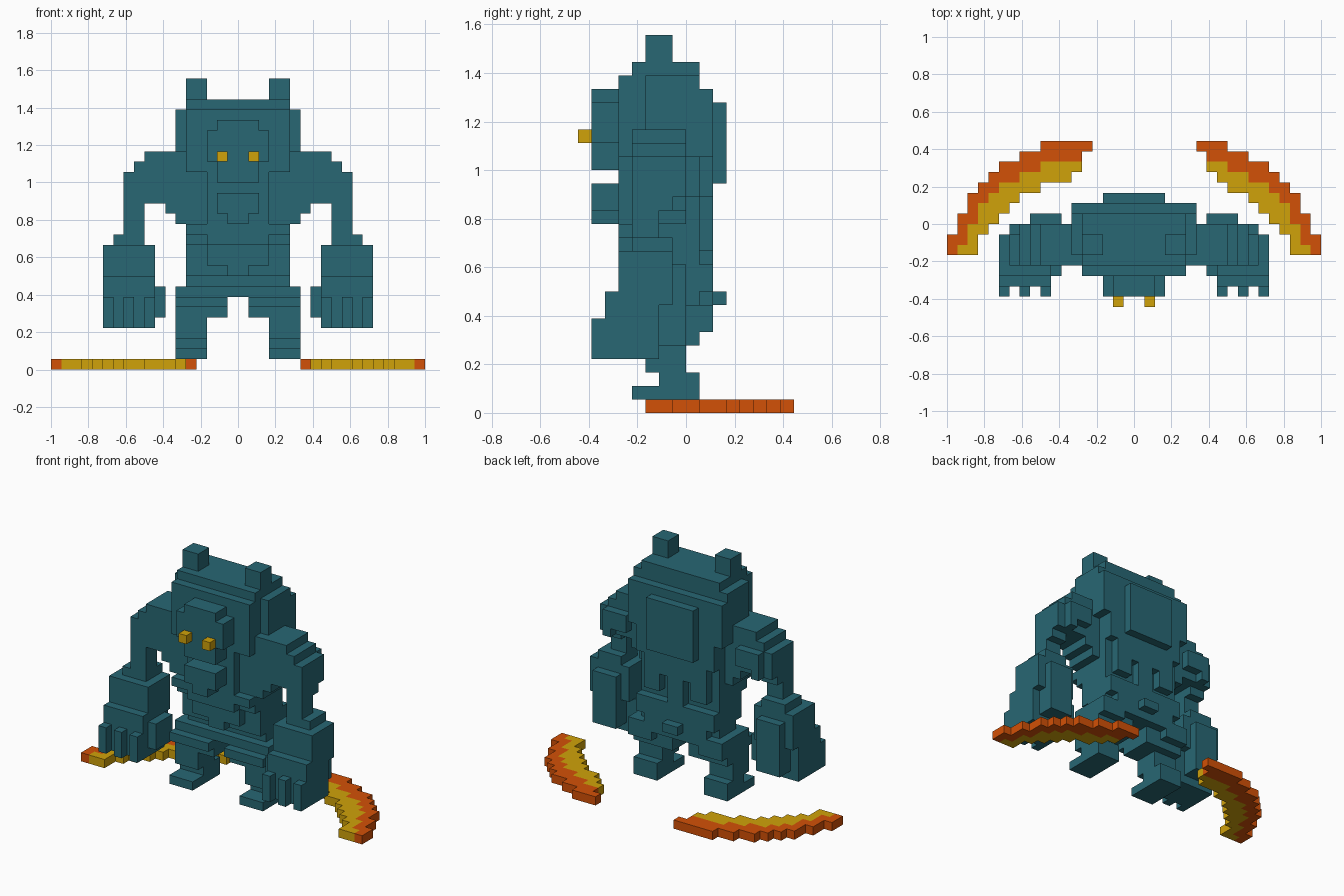
import bpy
import bmesh
from mathutils import Vector

if "Cube" in bpy.data.objects:
    bpy.data.objects.remove(bpy.data.objects["Cube"], do_unlink=True)

U = 2 / 36  # size of one block


def material(name, rgb):
    m = bpy.data.materials.new(name)
    m.use_nodes = True
    m.diffuse_color = (*rgb, 1)
    m.node_tree.nodes["Principled BSDF"].inputs["Base Color"].default_value = (*rgb, 1)
    return m


teal = material("teal", (0.021, 0.136, 0.173))
orange = material("orange", (0.65, 0.082, 0.002))
yellow = material("yellow", (0.63, 0.36, 0.003))

# Each side direction with the four corners of its block face
SIDES = {
    (1, 0, 0): ((1, 0, 0), (1, 1, 0), (1, 1, 1), (1, 0, 1)),
    (-1, 0, 0): ((0, 0, 0), (0, 0, 1), (0, 1, 1), (0, 1, 0)),
    (0, 1, 0): ((0, 1, 0), (0, 1, 1), (1, 1, 1), (1, 1, 0)),
    (0, -1, 0): ((0, 0, 0), (1, 0, 0), (1, 0, 1), (0, 0, 1)),
    (0, 0, 1): ((0, 0, 1), (1, 0, 1), (1, 1, 1), (0, 1, 1)),
    (0, 0, -1): ((0, 0, 0), (0, 1, 0), (1, 1, 0), (1, 0, 0)),
}


def part(name, boxes, mat, side=1):
    """Union of boxes (x0, x1, y0, y1, z0, z1) in blocks; side=-1 mirrors in x."""
    cells = set()
    for x0, x1, y0, y1, z0, z1 in boxes:
        if side < 0:
            x0, x1 = -x1, -x0
        cells |= {(x, y, z) for x in range(x0, x1)
                  for y in range(y0, y1) for z in range(z0, z1)}
    bm = bmesh.new()
    verts = {}
    for c in cells:
        for d, corners in SIDES.items():
            if tuple(a + b for a, b in zip(c, d)) in cells:
                continue
            loop = []
            for k in corners:
                p = tuple(a + b for a, b in zip(c, k))
                if p not in verts:
                    verts[p] = bm.verts.new(Vector(p) * U)
                loop.append(verts[p])
            bm.faces.new(loop)
    bmesh.ops.dissolve_limit(bm, angle_limit=0.01, verts=bm.verts, edges=bm.edges)
    me = bpy.data.meshes.new(name)
    bm.to_mesh(me)
    bm.free()
    me.materials.append(mat)
    ob = bpy.data.objects.new(name, me)
    bpy.context.collection.objects.link(ob)
    return ob


# Head with stepped crown and raised back
part("head", [
    (-5, 5, -5, 1, 19, 25), (-6, 6, -3, 1, 19, 25), (-5, 5, -4, 1, 25, 26),
    (-6, 6, 1, 2, 19, 24), (-3, 3, 2, 3, 17, 23)], teal)
part("face", [(-2, 2, -7, -5, 18, 24), (-3, 3, -7, -5, 20, 23)], teal)
part("jaw", [(-2, 2, -7, -5, 15, 17), (-1, 1, -7, -5, 14, 15)], teal)

# Torso: chest, narrower waist and a ragged back
part("torso", [
    (-5, 5, -4, 1, 12, 19), (-5, 5, -3, 1, 9, 12), (-5, 5, -2, 1, 8, 9),
    (-3, 3, -5, -4, 13, 19), (-5, 5, -5, -4, 13, 14),
    (-5, 5, 1, 2, 16, 19), (-4, 4, 1, 2, 14, 16),
    (-4, -2, 1, 2, 12, 14), (2, 4, 1, 2, 12, 14), (-1, 1, 1, 2, 11, 14),
    (-5, 5, 1, 2, 9, 11), (-4, 4, 1, 2, 8, 9)], teal)
part("belly", [(-3, 3, -5, -4, 12, 13), (-3, 3, -4, -3, 10, 12),
               (-1, 1, -4, -3, 9, 10)], teal)
part("hips", [(-5, 5, -3, 2, 7, 8)], teal)
part("tail", [(-1, 1, 2, 3, 8, 9)], teal)

for side, tag in ((1, "left"), (-1, "right")):
    part(tag + "_ear", [(3, 5, -3, -1, 26, 28)], teal, side)
    part(tag + "_eye", [(1, 2, -8, -7, 20, 21)], yellow, side)
    # Shoulder, elbow and forearm
    part(tag + "_arm", [
        (5, 9, -4, 0, 20, 21), (5, 10, -4, 0, 19, 20), (5, 11, -4, 0, 16, 19),
        (5, 7, -4, 0, 15, 16), (5, 6, -4, 0, 14, 15),
        (7, 10, 0, 1, 17, 19), (9, 10, 0, 1, 16, 17),
        (9, 11, -4, -1, 15, 16), (9, 11, -4, -2, 13, 15),
        (9, 12, -4, -1, 12, 13)], teal, side)
    # Fist with thumb and three fingers
    part(tag + "_hand", [
        (8, 13, -5, -2, 4, 12), (8, 13, -2, -1, 8, 12), (8, 13, -6, -5, 4, 9),
        (9, 12, -2, 0, 5, 11), (7, 8, -5, -2, 5, 8)]
        + [(x, x + 1, -7, -6, 4, 7) for x in (8, 10, 12)], teal, side)
    # Thigh, shin and foot
    part(tag + "_leg", [
        (1, 6, -4, 1, 6, 7), (3, 6, -3, 1, 7, 8), (1, 6, -3, 1, 5, 6),
        (3, 6, 1, 2, 6, 8), (3, 6, -3, 0, 3, 5), (3, 6, -2, 1, 2, 3),
        (3, 6, -4, 1, 1, 2)], teal, side)

# Curved blades on the ground, rows from y = -3 to 7: outer edge, colour split
outer = (18, 18, 17, 17, 16, 16, 15, 14, 13, 11, 9)
split = (17, 16, 16, 15, 15, 14, 13, 11, 9)
inner = {
    1: (15, 15, 14, 13, 12, 11, 9, 8, 7, 7, 6),
    -1: (15, 15, 14, 13, 12, 11, 9, 6, 5, 5, 4),
}
for side, tag in ((1, "left"), (-1, "right")):
    rim, core = [], []
    for i, (o, n) in enumerate(zip(outer, inner[side])):
        s = split[i] if i < len(split) else n
        rim.append((s, o, i - 3, i - 2, 0, 1))
        core.append((n, s, i - 3, i - 2, 0, 1))
    part(tag + "_blade_rim", rim, orange, side)
    part(tag + "_blade_core", core, yellow, side)
